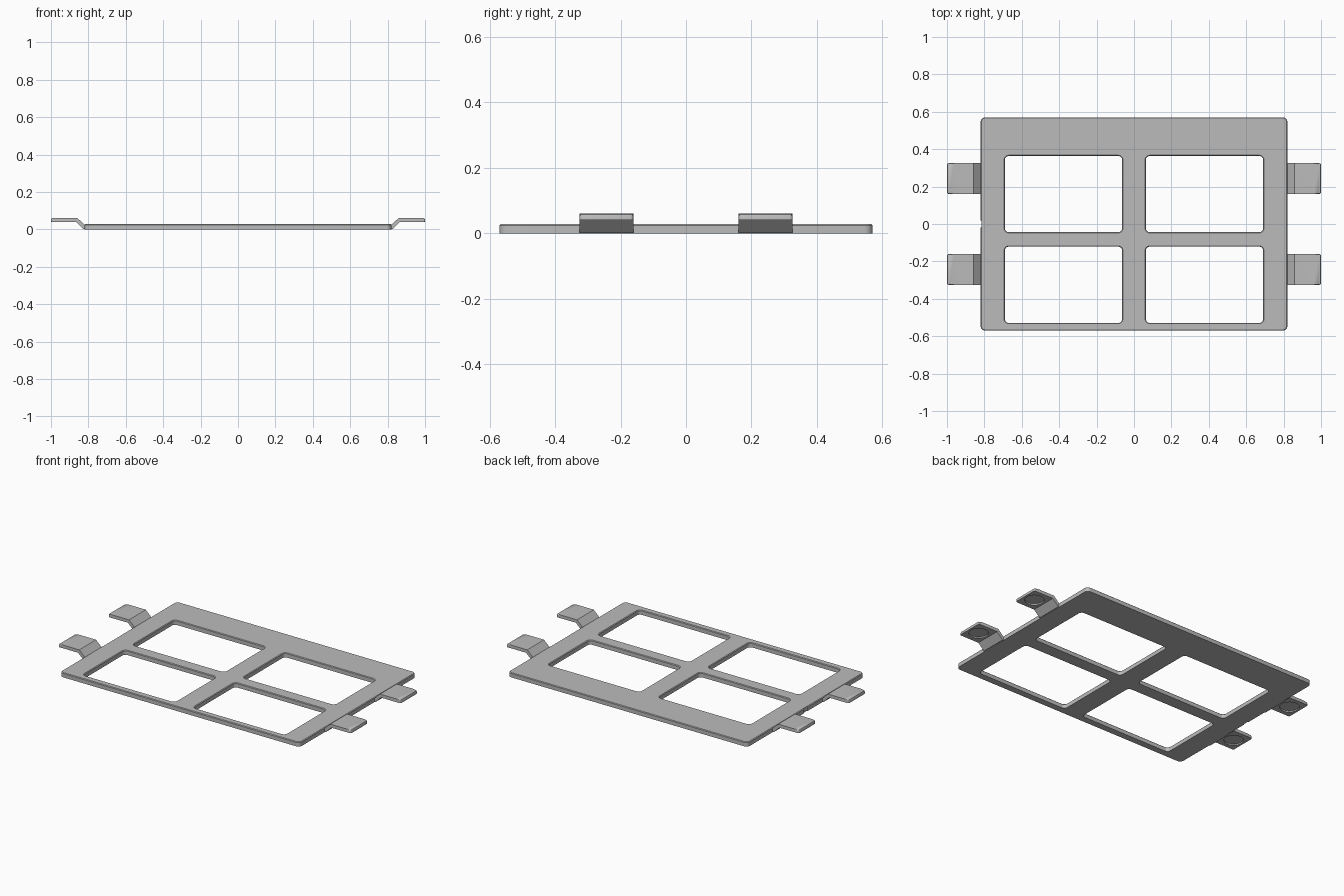
import bpy, bmesh
from math import cos, sin, pi

if "Cube" in bpy.data.objects:
    bpy.data.objects.remove(bpy.data.objects["Cube"])

grey = bpy.data.materials.new("plain grey")
grey.use_nodes = True
grey.diffuse_color = (0.5, 0.5, 0.5, 1)
grey.node_tree.nodes["Principled BSDF"].inputs["Base Color"].default_value = (0.5, 0.5, 0.5, 1)

T = 0.028      # plate thickness
EDGE = 0.004   # small chamfer on the top rims


def finish(bm, name):
    bmesh.ops.recalc_face_normals(bm, faces=bm.faces)
    mesh = bpy.data.meshes.new(name)
    bm.to_mesh(mesh)
    bm.free()
    mesh.materials.append(grey)
    obj = bpy.data.objects.new(name, mesh)
    bpy.context.collection.objects.link(obj)
    return obj


def rounded_block(name, cx, cy, hx, hy, radius, layers, steps=6):
    """Rounded rectangle lofted through (height, outward offset) layers."""
    bm = bmesh.new()
    rings = []
    for z, grow in layers:
        r = radius + grow
        ring = []
        for q, (sx, sy) in enumerate(((1, 1), (-1, 1), (-1, -1), (1, -1))):
            for i in range(steps + 1):
                a = (q + i / steps) * pi / 2
                ring.append(bm.verts.new((cx + sx * (hx - radius) + r * cos(a),
                                          cy + sy * (hy - radius) + r * sin(a), z)))
        rings.append(ring)
    n = len(rings[0])
    for lo, hi in zip(rings, rings[1:]):
        for i in range(n):
            j = (i + 1) % n
            bm.faces.new((lo[i], lo[j], hi[j], hi[i]))
    bm.faces.new(rings[0])
    bm.faces.new(rings[-1])
    return finish(bm, name)


def cut(target, cutter):
    cutter.hide_render = True
    cutter.hide_viewport = True
    mod = target.modifiers.new(cutter.name, "BOOLEAN")
    mod.operation = "DIFFERENCE"
    mod.solver = "EXACT"
    mod.object = cutter


def apply_cuts(obj):
    """Bake the boolean cuts and discard the cutters."""
    bpy.context.view_layer.update()
    evaluated = obj.evaluated_get(bpy.context.evaluated_depsgraph_get())
    mesh = bpy.data.meshes.new_from_object(evaluated)
    cutters = [m.object for m in obj.modifiers]
    obj.modifiers.clear()
    obj.data = mesh
    for c in cutters:
        bpy.data.objects.remove(c)


# Frame plate
plate = rounded_block("frame_plate", 0, 0, 0.82, 0.57, 0.025,
                      [(0, 0), (T - EDGE, 0), (T, -EDGE)])

# Four window openings with chamfered top rims
for side in (-1, 1):
    for row, cy in (("front", -0.325), ("back", 0.16)):
        cut(plate, rounded_block(f"{row}_window_cutter", side * 0.377, cy, 0.314, 0.204, 0.022,
                                 [(-0.02, 0), (T - EDGE, 0), (T + EDGE, 2 * EDGE)]))

# Tiny notch in one short edge
cut(plate, rounded_block("notch_cutter", -0.822, 0, 0.007, 0.018, 0.005,
                         [(-0.02, 0), (0.05, 0)]))
apply_cuts(plate)

# Bent side tabs, each with a round recess underneath
TAB = [(0.81, 0.001), (0.826, 0.001), (0.866, 0.04), (1.0, 0.04),
       (1.0, 0.052), (0.997, 0.058), (0.99, 0.06), (0.858, 0.06), (0.81, 0.014)]


def tab(name, side, cy):
    bm = bmesh.new()
    face = bm.faces.new([bm.verts.new((side * x, cy - 0.082, z)) for x, z in TAB])
    out = bmesh.ops.extrude_face_region(bm, geom=[face])
    moved = [v for v in out["geom"] if isinstance(v, bmesh.types.BMVert)]
    bmesh.ops.translate(bm, verts=moved, vec=(0, 0.164, 0))
    bmesh.ops.recalc_face_normals(bm, faces=bm.faces)
    # Round the outer corners
    corners = [e for e in bm.edges
               if abs(e.verts[0].co.y - e.verts[1].co.y) < 0.001
               and min(abs(v.co.x) for v in e.verts) > 0.98]
    bmesh.ops.bevel(bm, geom=corners, offset=0.008, segments=3,
                    affect="EDGES", profile=0.5, clamp_overlap=True)
    obj = finish(bm, name)
    cut(obj, rounded_block(name + "_recess_cutter", side * 0.933, cy, 0.055, 0.055, 0.055,
                           [(0.03, 0), (0.048, 0)], steps=8))
    apply_cuts(obj)
    return obj


tabs = [tab(f"{row}_{label}_tab", side, cy)
        for side, label in ((1, "left"), (-1, "right"))
        for row, cy in (("front", -0.243), ("back", 0.243))]

# Smooth the rounded corners, keep the creases sharp
bpy.ops.object.select_all(action="DESELECT")
for obj in [plate] + tabs:
    obj.select_set(True)
bpy.context.view_layer.objects.active = plate
bpy.ops.object.shade_smooth_by_angle(angle=pi / 6)
